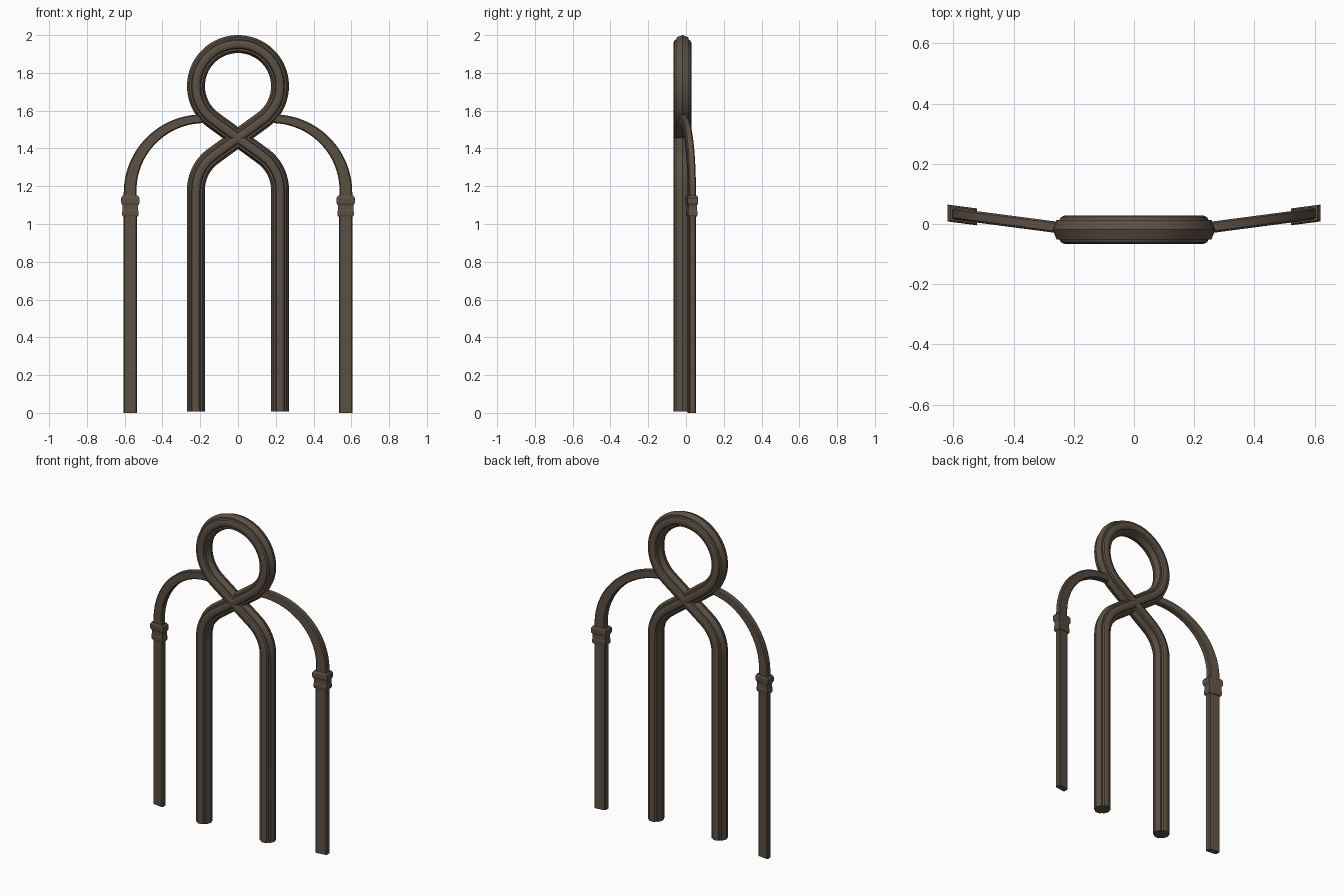
import bpy, bmesh, math
from math import sin, cos, pi

if "Cube" in bpy.data.objects:
    bpy.data.objects.remove(bpy.data.objects["Cube"])

brown = bpy.data.materials.new("dark brown")
brown.diffuse_color = (0.108, 0.081, 0.058, 1)
brown.use_nodes = True
brown.node_tree.nodes["Principled BSDF"].inputs["Base Color"].default_value = brown.diffuse_color


def loft(name, rings, smooth=True):
    """Skin a list of closed rings of points and cap both ends."""
    bm = bmesh.new()
    vs = [[bm.verts.new(p) for p in r] for r in rings]
    n = len(rings[0])
    for a, b in zip(vs, vs[1:]):
        for i in range(n):
            j = (i + 1) % n
            bm.faces.new((a[i], a[j], b[j], b[i]))
    bm.faces.new(vs[0])
    bm.faces.new(vs[-1])
    bmesh.ops.recalc_face_normals(bm, faces=bm.faces)
    me = bpy.data.meshes.new(name)
    bm.to_mesh(me)
    bm.free()
    ob = bpy.data.objects.new(name, me)
    bpy.context.collection.objects.link(ob)
    me.materials.append(brown)
    if smooth:
        bpy.ops.object.select_all(action='DESELECT')
        ob.select_set(True)
        bpy.context.view_layer.objects.active = ob
        bpy.ops.object.shade_smooth_by_angle(angle=math.radians(20))
    return ob


# Looped moulding: left leg, arch, crossing, ring, crossing, arch, right leg
R, Z_RING, Z_ARCH, Z_CROSS = 0.2225, 1.73, 1.18, 1.455
Y_MAIN = -0.019
tang = math.acos(R / (Z_RING - Z_CROSS))   # where the straight crossing leaves the arcs
half_arch = []                              # (x, z, path direction angle)
half_arch.append((-R, 0.008, pi / 2))
N = 14
for i in range(N + 1):
    a = pi - (pi / 2 - tang) * i / N
    half_arch.append((R * cos(a), Z_ARCH + R * sin(a), a - pi / 2))
path = list(half_arch)
M = 64
for i in range(M + 1):
    a = -pi / 2 + tang + (2 * pi - 2 * tang) * i / M
    path.append((R * cos(a), Z_RING + R * sin(a), a + pi / 2))
path += [(-x, z, -d) for x, z, d in reversed(half_arch)]

# Moulded cross-section: quarter profile mirrored both ways
q = [(0.0475, 0), (0.035, 0.032), (0.025, 0.032), (0.020, 0.042), (0.008, 0.047)]
profile = (q + [(-u, v) for u, v in reversed(q)]
           + [(-u, -v) for u, v in q[1:]] + [(u, -v) for u, v in reversed(q[1:])])
rings = [[(x - u * sin(d), Y_MAIN + v, z + u * cos(d)) for u, v in profile]
         for x, z, d in path]
loft("looped_moulding", rings)


def swing(s, x, y, z):
    """Place a point of a side part: the sides sweep gently backwards."""
    return (s * x, 0.030 + y + (x - 0.57) * 0.131, z)


def bevel_rect(w, d, c):
    return [(w, d - c), (w - c, d), (c - w, d), (-w, d - c),
            (-w, c - d), (c - w, -d), (w - c, -d), (w, c - d)]


for s, side in ((-1, "left"), (1, "right")):
    # Outer post
    sec = bevel_rect(0.036, 0.018, 0.005)
    loft(side + "_post", [[swing(s, 0.57 + u, v, z) for u, v in sec]
                          for z in (0, 1.08)], False)

    # Stepped capital
    steps = [(1.04, 0.039, 0.022), (1.048, 0.043, 0.025), (1.066, 0.043, 0.025),
             (1.074, 0.041, 0.023), (1.098, 0.041, 0.023), (1.112, 0.049, 0.028),
             (1.138, 0.049, 0.028), (1.15, 0.040, 0.023)]
    loft(side + "_capital", [[swing(s, 0.57 + i * w, j * d, z) for i, j in
                              ((1, 1), (-1, 1), (-1, -1), (1, -1))]
                             for z, w, d in steps], False)

    # Tapering arm curving in to the ring
    arm = []
    for i in range(25):
        t = i / 24
        a = t * pi / 2
        w = 0.034 - 0.011 * t
        r = 0.415 - w
        arm.append([swing(s, 0.19 + (r + u) * cos(a), v, 1.165 + (r + u) * sin(a))
                    for u, v in bevel_rect(w, 0.019, 0.006)])
    base = [(p[0], p[1], 1.12) for p in arm[0]]
    loft(side + "_arm", [base] + arm)
